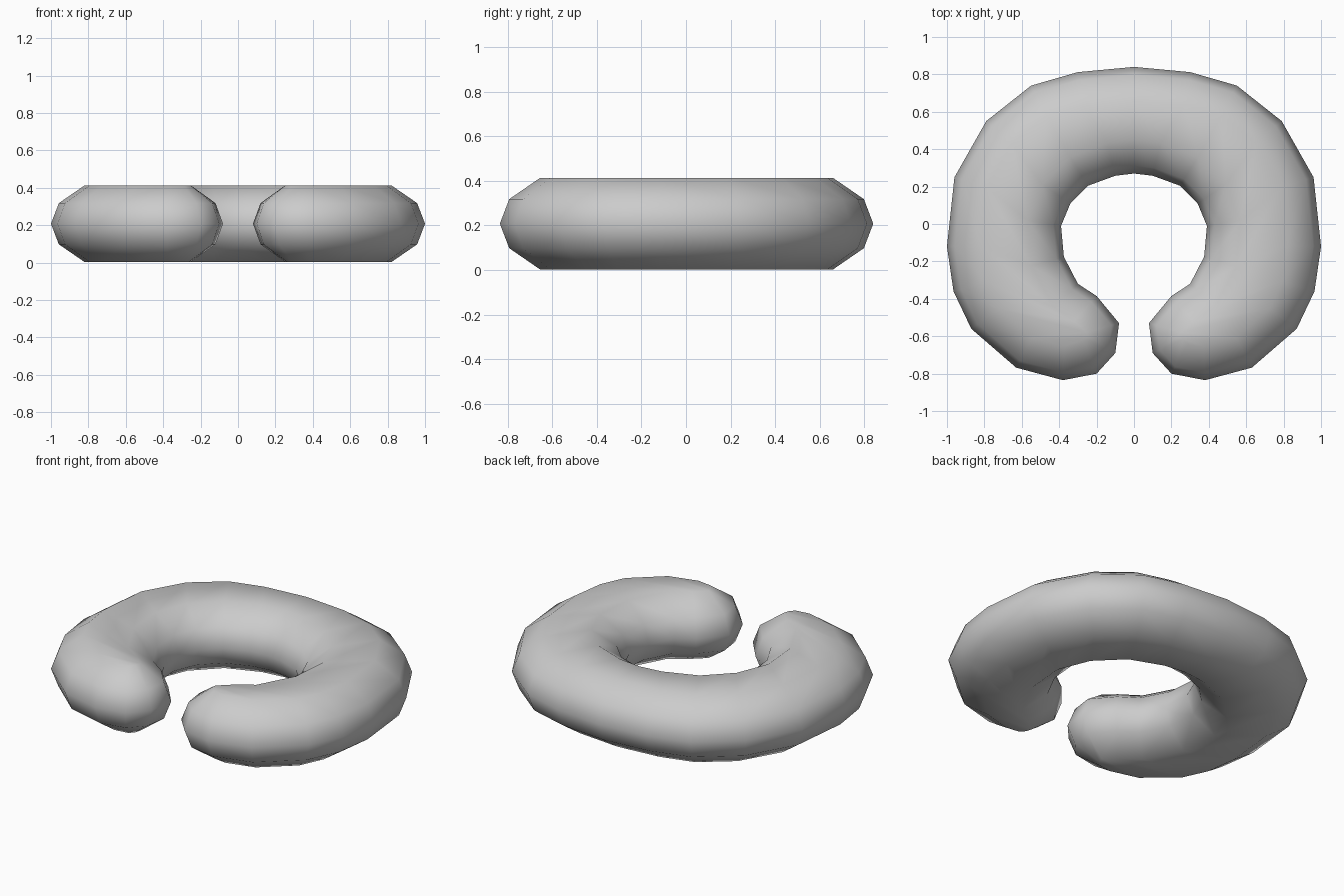
import bpy, bmesh
from mathutils import Vector

if "Cube" in bpy.data.objects:
    bpy.data.objects.remove(bpy.data.objects["Cube"])

# Half outline of the cushion at mid height: outer rim, rounded tip, inner rim
OUTLINE = [(0, .84), (.3, .812), (.55, .74), (.79, .55), (.96, .25), (1, -.12),
           (.965, -.36), (.87, -.56), (.63, -.768), (.38, -.835), (.2, -.80),
           (.1, -.69), (.08, -.53), (.2, -.385), (.3, -.32), (.375, -.175),
           (.39, -.01), (.34, .11), (.245, .205), (.1, .258), (0, .27)]
# Height and inset of each layer, bottom to top
LAYERS = [(0.003, .18), (.098, .042), (.208, 0), (.318, .042), (.413, .18)]

pts = [Vector(p) for p in OUTLINE]
n = len(pts)


def inset(i, d):
    """Move an outline point inward along its averaged normal."""
    if i == 0:
        return pts[0] + Vector((0, -d))
    if i == n - 1:
        return pts[i] + Vector((0, d))
    t = (pts[i] - pts[i - 1]).normalized() + (pts[i + 1] - pts[i]).normalized()
    t.normalize()
    return pts[i] + Vector((t.y, -t.x)) * d


bm = bmesh.new()
rows = []
for z, d in LAYERS:
    rows.append([bm.verts.new((*inset(i, d), z)) for i in range(n)])

# Side walls
for a, b in zip(rows, rows[1:]):
    for i in range(n - 1):
        bm.faces.new((a[i], a[i + 1], b[i + 1], b[i]))

# Flat top and bottom, joining outer rim to inner rim
for row in (rows[0], rows[-1]):
    for i in range(n // 2 - 1):
        bm.faces.new((row[i], row[i + 1], row[n - 2 - i], row[n - 1 - i]))
    m = n // 2
    bm.faces.new((row[m - 1], row[m], row[m + 1]))

# Mirror to the other half
geom = bm.verts[:] + bm.edges[:] + bm.faces[:]
bmesh.ops.mirror(bm, geom=geom, axis='X', merge_dist=.001)
bmesh.ops.remove_doubles(bm, verts=bm.verts, dist=.001)
bmesh.ops.recalc_face_normals(bm, faces=bm.faces)
for f in bm.faces:
    f.smooth = True

mesh = bpy.data.meshes.new("neck_pillow")
bm.to_mesh(mesh)
bm.free()
bpy.context.collection.objects.link(bpy.data.objects.new("neck_pillow", mesh))
